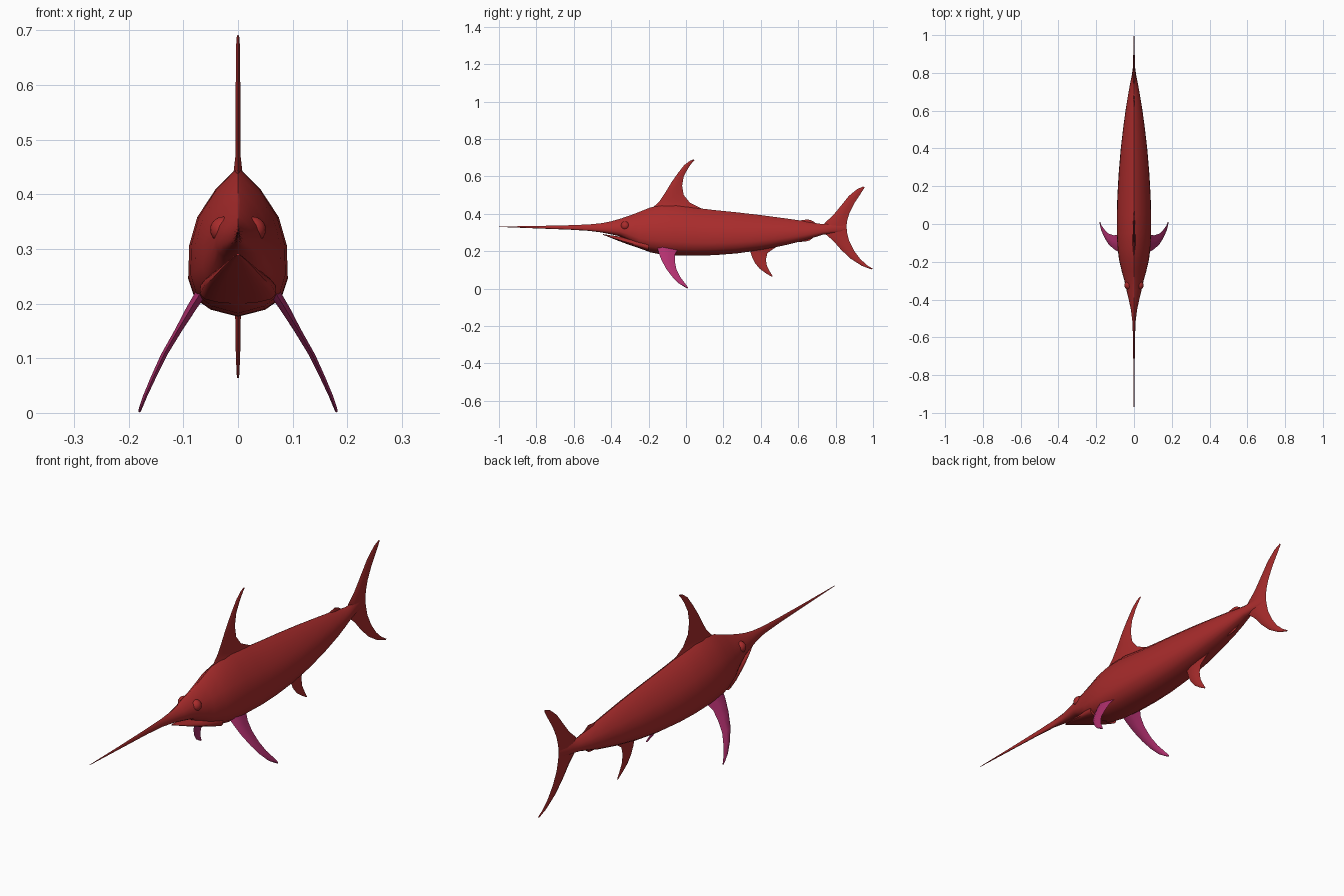
import bpy, bmesh, math

def material(name, rgb):
    m = bpy.data.materials.new(name)
    m.diffuse_color = (*rgb, 1)
    return m

RED = material("red_skin", (0.40, 0.025, 0.025))
PINK = material("pink_fin", (0.45, 0.03, 0.16))

def loft(name, rings, mat):
    """Skin a list of equal-length point rings and cap both ends."""
    bm = bmesh.new()
    vs = [[bm.verts.new(p) for p in r] for r in rings]
    n = len(rings[0])
    for a, b in zip(vs, vs[1:]):
        for i in range(n):
            j = (i + 1) % n
            bm.faces.new((a[i], a[j], b[j], b[i]))
    bm.faces.new(vs[0])
    bm.faces.new(vs[-1])
    bmesh.ops.recalc_face_normals(bm, faces=bm.faces)
    me = bpy.data.meshes.new(name)
    bm.to_mesh(me)
    bm.free()
    ob = bpy.data.objects.new(name, me)
    bpy.context.collection.objects.link(ob)
    me.materials.append(mat)
    smooth(ob)
    return ob

def smooth(ob):
    bpy.ops.object.select_all(action='DESELECT')
    ob.select_set(True)
    bpy.context.view_layer.objects.active = ob
    bpy.ops.object.shade_smooth_by_angle(angle=math.radians(50))

# Egg-shaped cross-section: (width fraction, height fraction)
HALF = [(0, 0), (.55, .05), (.87, .13), (1, .27), (.98, .48), (.82, .67), (.45, .86), (.08, .985)]
SECTION = HALF + [(0, 1)] + [(-x, t) for x, t in reversed(HALF[1:])]

def hull(name, stations):
    """stations: (y, half width, bottom z, top z)"""
    return loft(name, [[(w * x, y, b + (t - b) * s) for x, s in SECTION]
                       for y, w, b, t in stations], RED)

def fin(name, ribs, mat=RED):
    """ribs: (leading xyz, trailing xyz, half thickness), lens-shaped section"""
    rings = []
    for a, b, h in ribs:
        at = lambda f, dx: (a[0] + (b[0] - a[0]) * f + dx, a[1] + (b[1] - a[1]) * f,
                            a[2] + (b[2] - a[2]) * f)
        rings.append([at(0, 0), at(.25, h), at(.6, h * .8), at(1, 0),
                      at(.6, -h * .8), at(.25, -h)])
    return loft(name, rings, mat)

def flat_fin(name, ribs):
    """ribs: (lead y, lead z, trail y, trail z, half thickness) on the mid plane"""
    return fin(name, [((0, a, b), (0, c, d), h) for a, b, c, d, h in ribs])

# Body with sword-like bill
hull("body", [
    (-1.0, .001, .330, .332), (-.8, .003, .322, .335), (-.62, .005, .315, .339),
    (-.52, .008, .309, .343), (-.45, .017, .300, .350), (-.40, .028, .290, .360),
    (-.35, .040, .279, .374), (-.30, .051, .250, .391), (-.25, .065, .216, .410),
    (-.19, .079, .194, .434), (-.13, .087, .182, .446), (-.05, .091, .177, .447),
    (.05, .091, .176, .432), (.15, .088, .179, .420), (.27, .081, .188, .408),
    (.40, .070, .206, .393), (.52, .056, .230, .377), (.62, .042, .254, .363),
    (.68, .032, .272, .352), (.73, .023, .288, .345), (.78, .013, .295, .350),
    (.82, .007, .300, .348), (.85, .002, .312, .342)])

# Lower jaw
hull("lower_jaw", [
    (-.445, .003, .288, .292), (-.41, .016, .275, .286), (-.36, .032, .255, .279),
    (-.31, .046, .236, .274), (-.25, .062, .216, .272), (-.2, .07, .199, .27)])

# Eyes
for side in (-1, 1):
    bpy.ops.mesh.primitive_uv_sphere_add(segments=16, ring_count=10, radius=.024,
                                         location=(side * .027, -.325, .335))
    eye = bpy.context.object
    eye.name = "eye"
    eye.data.materials.append(RED)
    smooth(eye)

# Fins on the mid plane
flat_fin("dorsal_fin", [
    (-.19, .425, .12, .41, .016), (-.165, .445, .075, .432, .008),
    (-.14, .47, .02, .46, .005), (-.11, .515, -.012, .50, .005),
    (-.08, .565, -.021, .55, .005), (-.045, .615, -.012, .60, .004),
    (-.01, .66, .012, .645, .004), (.02, .683, .034, .675, .003),
    (.04, .691, .046, .688, .002)])
flat_fin("anal_fin", [
    (.33, .225, .53, .245, .012), (.345, .195, .475, .218, .006),
    (.355, .165, .435, .19, .005), (.37, .135, .427, .155, .005),
    (.395, .105, .433, .12, .004), (.43, .08, .449, .09, .003),
    (.458, .064, .465, .064, .002)])
flat_fin("tail_fin", [
    (.948, .546, .955, .541, .002), (.915, .532, .932, .505, .003),
    (.87, .495, .899, .455, .004), (.83, .445, .874, .405, .005),
    (.785, .39, .862, .365, .007), (.74, .35, .858, .335, .008),
    (.74, .296, .861, .30, .008), (.785, .258, .872, .255, .007),
    (.83, .207, .897, .205, .005), (.88, .16, .93, .16, .004),
    (.94, .122, .968, .125, .003), (.99, .103, .999, .106, .002)])

# Small finlets near the tail
flat_fin("upper_finlet", [(.58, .355, .70, .345, .005), (.62, .366, .685, .357, .003),
                          (.65, .370, .668, .366, .002)])
flat_fin("lower_finlet", [(.57, .26, .69, .28, .005), (.61, .250, .675, .268, .003),
                          (.64, .252, .66, .257, .002)])

# Pectoral fins
for side, name in ((-1, "left_pectoral_fin"), (1, "right_pectoral_fin")):
    ribs = [(.065, -.155, .225, .065, -.04, .215, .012), (.084, -.147, .195, .086, -.058, .185, .010),
            (.108, -.132, .155, .108, -.060, .147, .007), (.135, -.107, .108, .135, -.051, .103, .006),
            (.155, -.075, .065, .155, -.031, .063, .005), (.17, -.04, .029, .171, -.009, .033, .004),
            (.178, -.005, .007, .179, .007, .012, .003), (.18, .008, .001, .181, .012, .004, .002)]
    fin(name, [((side * a, b, c), (side * d, e, f), h) for a, b, c, d, e, f, h in ribs], PINK)
